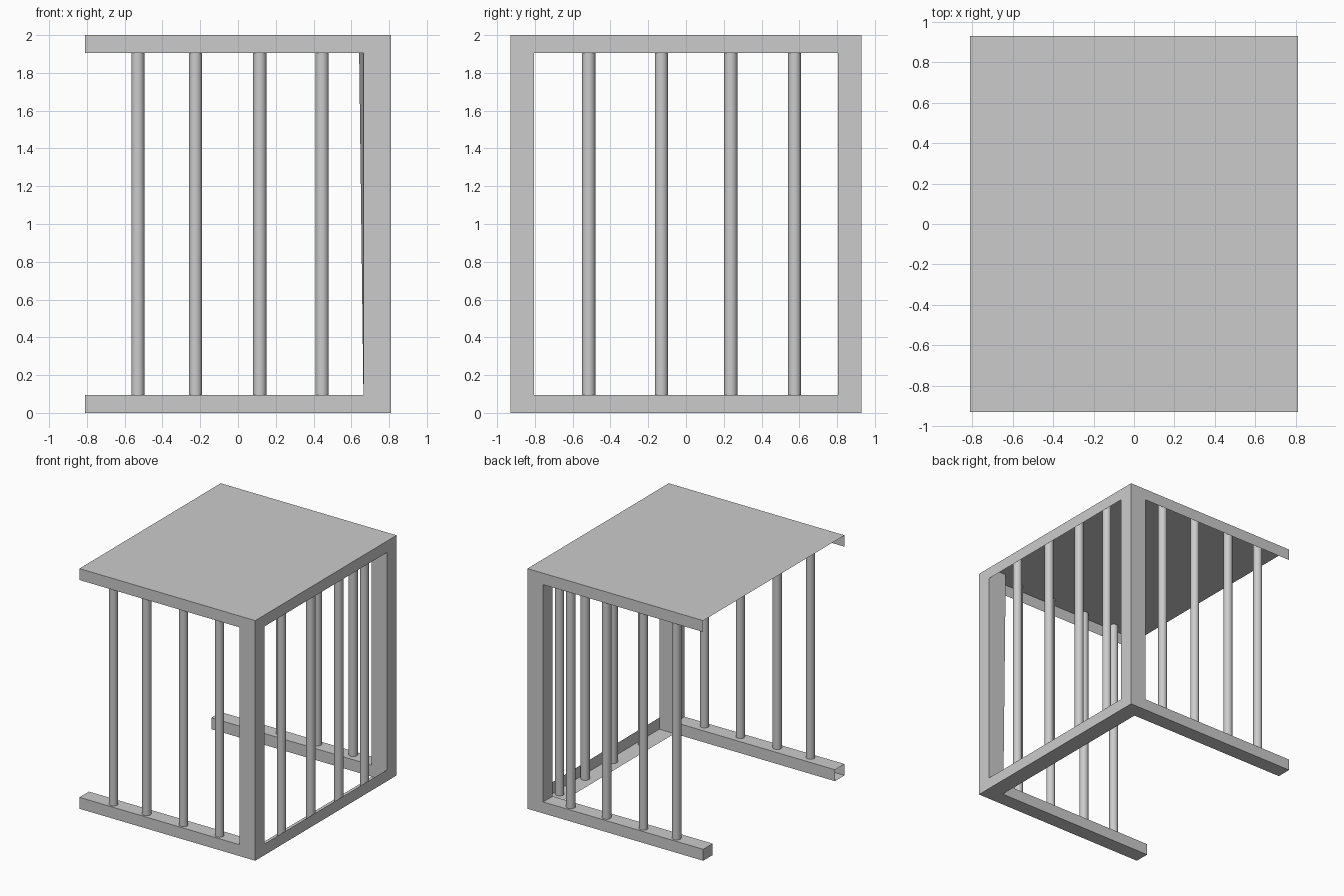
import bpy, bmesh
from mathutils import Vector

if "Cube" in bpy.data.objects:
    bpy.data.objects.remove(bpy.data.objects["Cube"])

X, Y, H = 0.81, 0.93, 2.0      # half width, half depth, height
RAIL, POST = 0.095, 0.125      # rail height, post / rail depth


def finish(name, bm):
    me = bpy.data.meshes.new(name)
    bm.to_mesh(me)
    bm.free()
    ob = bpy.data.objects.new(name, me)
    bpy.context.collection.objects.link(ob)
    return ob


def box(name, lo, hi, tweak=None, open_left=False):
    lo, hi = Vector(lo), Vector(hi)
    bm = bmesh.new()
    bmesh.ops.create_cube(bm, size=1)
    for v in bm.verts:
        v.co = (lo + hi) / 2 + v.co * (hi - lo)
    if tweak:
        for v in bm.verts:
            tweak(v)
    if open_left:
        bm.faces.ensure_lookup_table()
        ends = [f for f in bm.faces if f.normal.x < -0.9]
        bmesh.ops.delete(bm, geom=ends, context='FACES_ONLY')
    return finish(name, bm)


def sheet(name, *quads):
    bm = bmesh.new()
    for q in quads:
        bm.faces.new([bm.verts.new(p) for p in q])
    bmesh.ops.remove_doubles(bm, verts=bm.verts, dist=1e-4)
    return finish(name, bm)


def bar(name, x, y, z0):
    bpy.ops.mesh.primitive_cylinder_add(vertices=20, radius=0.035, depth=H - z0,
                                        end_fill_type='NOTHING',
                                        location=(x, y, (H + z0) / 2))
    bpy.context.object.name = name
    bpy.ops.object.shade_smooth_by_angle()


# Thin roof with a folded-down skirt on three sides, open on the left
zt = H - RAIL
sheet("roof",
      [(-X, -Y, H), (X, -Y, H), (X, Y, H), (-X, Y, H)],
      [(-X, -Y, zt), (X, -Y, zt), (X, -Y, H), (-X, -Y, H)],
      [(X, -Y, zt), (X, Y, zt), (X, Y, H), (X, -Y, H)],
      [(X, Y, zt), (-X, Y, zt), (-X, Y, H), (X, Y, H)])

# Right bottom rail: thin angle section
xi = X - 0.14
sheet("right_bottom_rail",
      [(X, -Y, 0), (X, Y, 0), (X, Y, RAIL), (X, -Y, RAIL)],
      [(xi, -Y, 0), (xi, Y, 0), (X, Y, 0), (X, -Y, 0)])

# Front and back bottom rails
box("front_bottom_rail", (-X, -Y, 0), (X, -Y + POST, RAIL), open_left=True)
box("back_bottom_rail", (-X, Y - POST, 0), (X, Y, RAIL))


# Corner posts on the right side; the front one leans slightly on its inner edge
def lean(v):
    if v.co.x < X - 0.1 and v.co.y > -Y + 0.05 and v.co.z > 1:
        v.co.x -= 0.025


box("front_post", (X - 0.145, -Y, 0), (X, -Y + POST, H), lean)
box("back_post", (X - 0.145, Y - POST, 0), (X, Y, H))

# Upright bars
for x in (-0.53, -0.225, 0.115, 0.445):
    bar("front_bar", x, -0.88, RAIL - 0.01)
    bar("back_bar", x, 0.88, RAIL - 0.01)
for y in (-0.515, -0.13, 0.237, 0.575):
    bar("right_bar", 0.762, y, 0)
